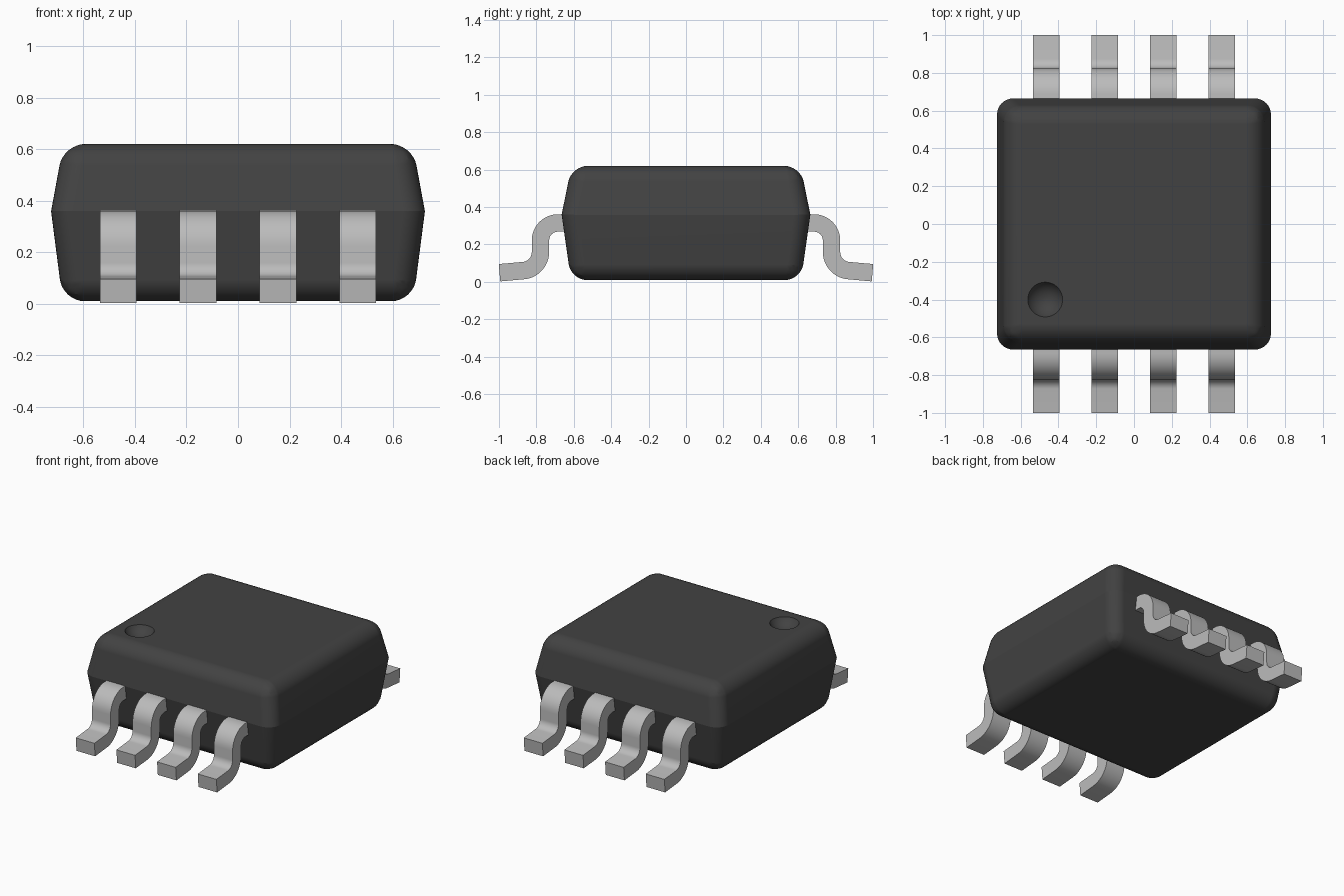
import bpy, bmesh, math
from mathutils import Vector

cube = bpy.data.objects.get("Cube")
if cube:
    bpy.data.objects.remove(cube, do_unlink=True)


def make_material(name, rgb, metallic=0.0):
    mat = bpy.data.materials.new(name)
    mat.use_nodes = True
    mat.diffuse_color = (*rgb, 1)
    bsdf = mat.node_tree.nodes["Principled BSDF"]
    bsdf.inputs["Base Color"].default_value = (*rgb, 1)
    bsdf.inputs["Roughness"].default_value = 0.6
    return mat


def add_object(name, bm, mat):
    bmesh.ops.recalc_face_normals(bm, faces=bm.faces)
    mesh = bpy.data.meshes.new(name)
    bm.to_mesh(mesh)
    bm.free()
    mesh.materials.append(mat)
    obj = bpy.data.objects.new(name, mesh)
    bpy.context.collection.objects.link(obj)
    return obj


def activate(obj):
    bpy.ops.object.select_all(action='DESELECT')
    obj.select_set(True)
    bpy.context.view_layer.objects.active = obj


plastic = make_material("dark plastic", (0.055, 0.055, 0.055))
metal = make_material("lead metal", (0.5, 0.5, 0.5))

# Body: box widest at the parting line, rounded everywhere except that line
PARTING_Z = 0.36
bm = bmesh.new()
rings = []
for hx, hy, z in ((0.68, 0.615, 0.01), (0.725, 0.665, PARTING_Z), (0.677, 0.612, 0.62)):
    rings.append([bm.verts.new((sx * hx, sy * hy, z))
                  for sx, sy in ((-1, -1), (1, -1), (1, 1), (-1, 1))])
for low, high in zip(rings, rings[1:]):
    for i in range(4):
        j = (i + 1) % 4
        bm.faces.new((low[i], low[j], high[j], high[i]))
bm.faces.new(rings[0][::-1])
bm.faces.new(rings[2])
parting = set(rings[1])
rounded = [e for e in bm.edges if not set(e.verts) <= parting]
bmesh.ops.bevel(bm, geom=rounded, offset=0.085, offset_type='OFFSET',
                segments=8, profile=0.5, affect='EDGES', clamp_overlap=True)
body = add_object("body", bm, plastic)

# Round dimple that marks the first lead
bm = bmesh.new()
bmesh.ops.create_uvsphere(bm, u_segments=32, v_segments=24, radius=0.105)
bmesh.ops.translate(bm, verts=bm.verts, vec=(-0.47, -0.40, 0.67))
cutter = add_object("dimple_cutter", bm, plastic)
cutter.hide_render = True
cut = body.modifiers.new("dimple", 'BOOLEAN')
cut.operation = 'DIFFERENCE'
cut.solver = 'EXACT'
cut.object = cutter
activate(body)
bpy.ops.object.modifier_apply(modifier=cut.name)
bpy.data.objects.remove(cutter, do_unlink=True)
activate(body)
bpy.ops.object.shade_smooth_by_angle(angle=math.radians(14))
weighted = body.modifiers.new("clean shading", 'WEIGHTED_NORMAL')
weighted.keep_sharp = True


# Lead centre line: (outward distance, height, direction angle)
def lead_path(steps=10):
    path = [(0.58, 0.315, 0.0)]
    for i in range(steps + 1):          # shoulder bend, out then down
        a = math.radians(90 * (1 - i / steps))
        path.append((0.685 + 0.093 * math.cos(a), 0.222 + 0.093 * math.sin(a),
                     a - math.pi / 2))
    for i in range(steps + 1):          # ankle bend, down then out
        a = math.radians(180 + 85 * i / steps)
        path.append((0.878 + 0.1 * math.cos(a), 0.16 + 0.1 * math.sin(a),
                     a + math.pi / 2 - 2 * math.pi))
    path.append((0.997, 0.049, math.radians(-5)))
    return path


def add_lead(name, x, side, width=0.142, thickness=0.093):
    bm = bmesh.new()
    sections = []
    for out, z, angle in lead_path():
        n = Vector((-math.sin(angle), math.cos(angle))) * thickness / 2
        section = []
        for sx, sn in ((-1, -1), (1, -1), (1, 1), (-1, 1)):
            section.append(bm.verts.new((x + sx * width / 2,
                                         side * (out + sn * n.x), z + sn * n.y)))
        sections.append(section)
    for a, b in zip(sections, sections[1:]):
        for i in range(4):
            j = (i + 1) % 4
            bm.faces.new((a[i], a[j], b[j], b[i]))
    bm.faces.new(sections[0])
    bm.faces.new(sections[-1])
    lead = add_object(name, bm, metal)
    activate(lead)
    bpy.ops.object.shade_smooth_by_angle(angle=math.radians(30))


# Four leads along the front and four along the back
for label, side in (("front", -1), ("back", 1)):
    for i in range(4):
        add_lead(f"{label}_lead_{i + 1}", -0.465 + 0.31 * i, side)
